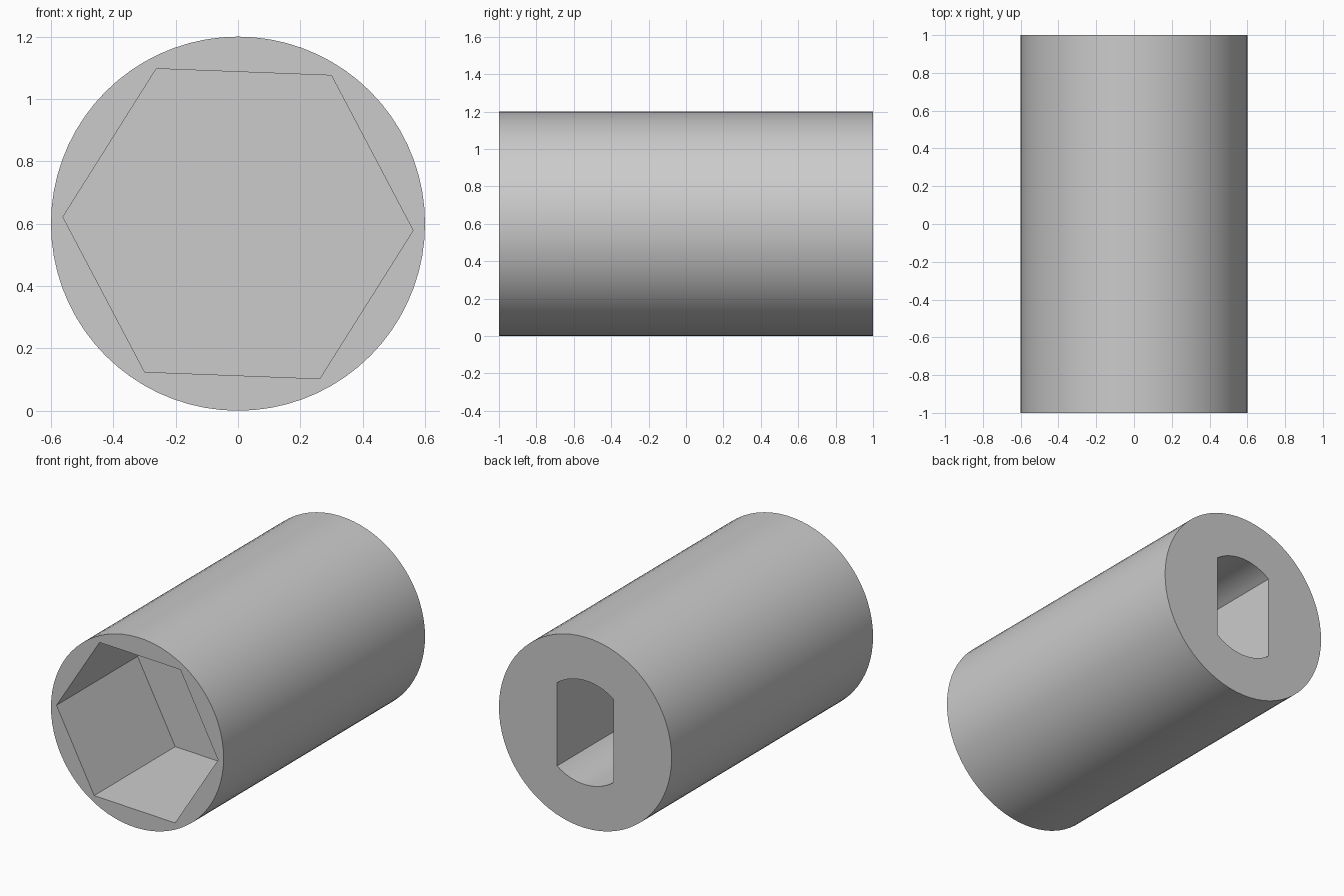
import bpy
import bmesh
from math import sin, cos, asin, pi, radians

# Remove the default cube
cube = bpy.data.objects.get("Cube")
if cube:
    bpy.data.objects.remove(cube, do_unlink=True)

AXIS_Z = 0.6
LENGTH = 2.0
HEX_DEPTH = 0.805
SLOT_DEPTH = 1.0

grey = bpy.data.materials.new("plain grey")
grey.use_nodes = True
colour = (0.6, 0.6, 0.6, 1)
grey.diffuse_color = colour
grey.node_tree.nodes["Principled BSDF"].inputs["Base Color"].default_value = colour


def ring(radius, count, start=0.0):
    """Regular polygon in the x-z plane, centred on the tube axis."""
    angles = [start + 2 * pi * i / count for i in range(count)]
    return [(radius * cos(a), radius * sin(a)) for a in angles]


def double_d(radius, half_width, steps=16):
    """Circle cut by two upright flats."""
    reach = asin(half_width / radius)
    points = []
    for middle in (pi / 2, 3 * pi / 2):
        for i in range(steps + 1):
            a = middle - reach + 2 * reach * i / steps
            points.append((radius * cos(a), radius * sin(a)))
    return points


def prism(name, profile, y0, y1):
    """Extrude a profile along y."""
    bm = bmesh.new()
    face = bm.faces.new([bm.verts.new((x, y0, z + AXIS_Z)) for x, z in profile])
    extruded = bmesh.ops.extrude_face_region(bm, geom=[face])["geom"]
    moved = [v for v in extruded if isinstance(v, bmesh.types.BMVert)]
    bmesh.ops.translate(bm, verts=moved, vec=(0, y1 - y0, 0))
    bmesh.ops.recalc_face_normals(bm, faces=bm.faces)
    mesh = bpy.data.meshes.new(name)
    bm.to_mesh(mesh)
    bm.free()
    mesh.materials.append(grey)
    obj = bpy.data.objects.new(name, mesh)
    bpy.context.collection.objects.link(obj)
    return obj


# Round body, hexagonal front pocket and flat-sided rear shaft hole
half = LENGTH / 2
body = prism("socket_body", ring(0.6, 72), -half, half)
cutters = [
    prism("hex_pocket_cutter", ring(0.562, 6, radians(-2.2)), -half - 0.1, -half + HEX_DEPTH),
    prism("shaft_hole_cutter", double_d(0.327, 0.196), half - SLOT_DEPTH, half + 0.1),
]

bpy.ops.object.select_all(action="DESELECT")
bpy.context.view_layer.objects.active = body
body.select_set(True)
for cutter in cutters:
    cutter.hide_render = True
    cut = body.modifiers.new(cutter.name, "BOOLEAN")
    cut.operation = "DIFFERENCE"
    cut.solver = "EXACT"
    cut.object = cutter
    bpy.ops.object.modifier_apply(modifier=cut.name)
    bpy.data.objects.remove(cutter, do_unlink=True)

# Smooth curved walls, crisp rims and corners
bpy.ops.object.shade_smooth_by_angle(angle=radians(30))
